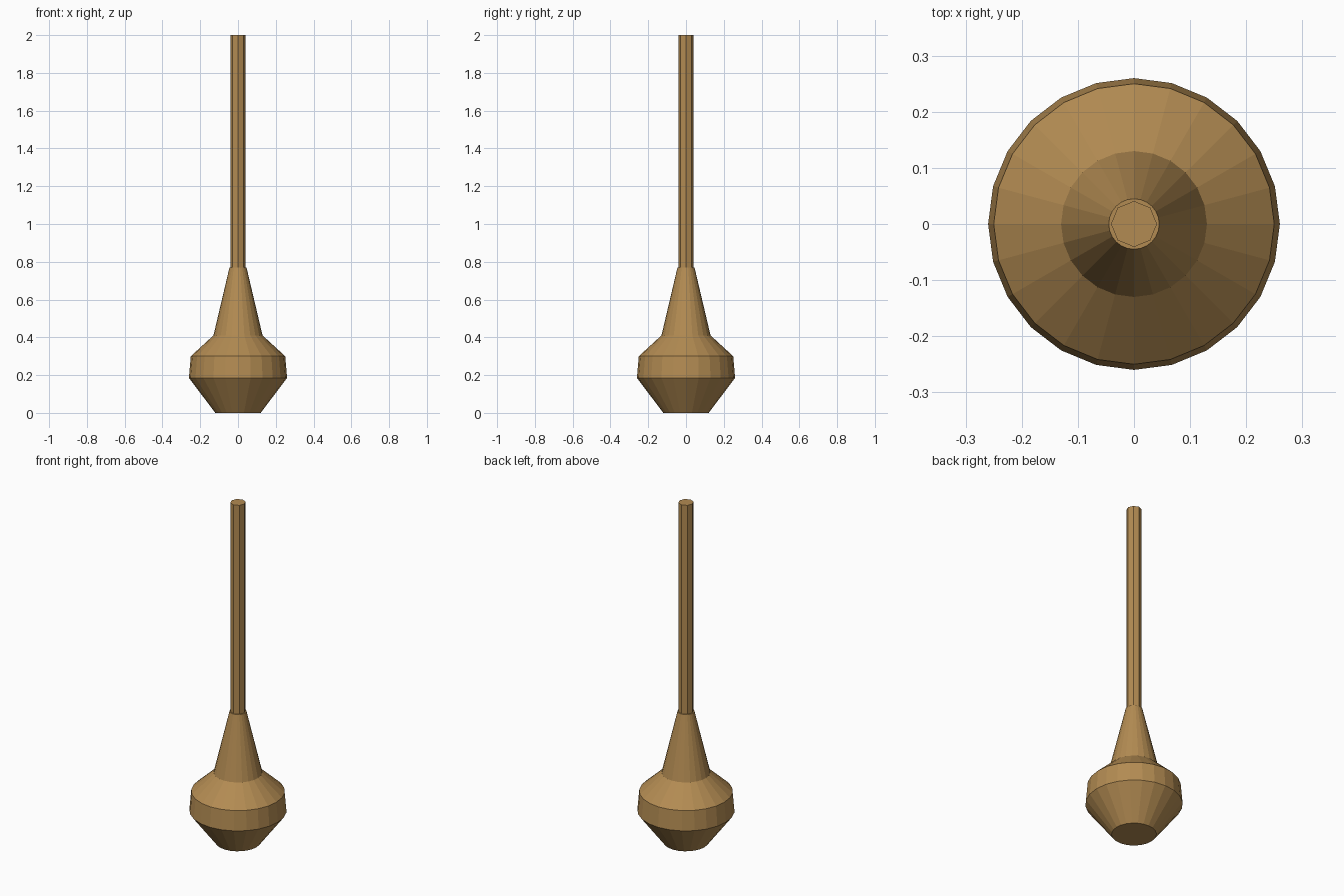
import bpy
import bmesh
from math import cos, sin, tau

if "Cube" in bpy.data.objects:
    bpy.data.objects.remove(bpy.data.objects["Cube"])

# One warm bronze for the whole piece
bronze = bpy.data.materials.new("warm bronze")
bronze.use_nodes = True
colour = (0.45, 0.26, 0.085, 1)
bronze.diffuse_color = colour
bronze.node_tree.nodes["Principled BSDF"].inputs["Base Color"].default_value = colour


def turned(name, profile, sides):
    """Flat-faced turned solid from (radius, height) pairs, capped at both ends."""
    bm = bmesh.new()
    rings = [[bm.verts.new((r * cos(tau * i / sides), r * sin(tau * i / sides), z))
              for i in range(sides)] for r, z in profile]
    for low, high in zip(rings, rings[1:]):
        for i in range(sides):
            j = (i + 1) % sides
            bm.faces.new((low[i], low[j], high[j], high[i]))
    bm.faces.new(rings[0][::-1])
    bm.faces.new(rings[-1])
    mesh = bpy.data.meshes.new(name)
    bm.to_mesh(mesh)
    bm.free()
    mesh.materials.append(bronze)
    obj = bpy.data.objects.new(name, mesh)
    bpy.context.collection.objects.link(obj)
    return obj


# Weighted body: tapered foot, belt, shoulder and long neck
turned("body", [(0.12, 0), (0.26, 0.185), (0.25, 0.30), (0.13, 0.41), (0.045, 0.77)], 24)

# Straight rod rising from the neck
turned("rod", [(0.041, 0.75), (0.041, 2.0)], 8)
